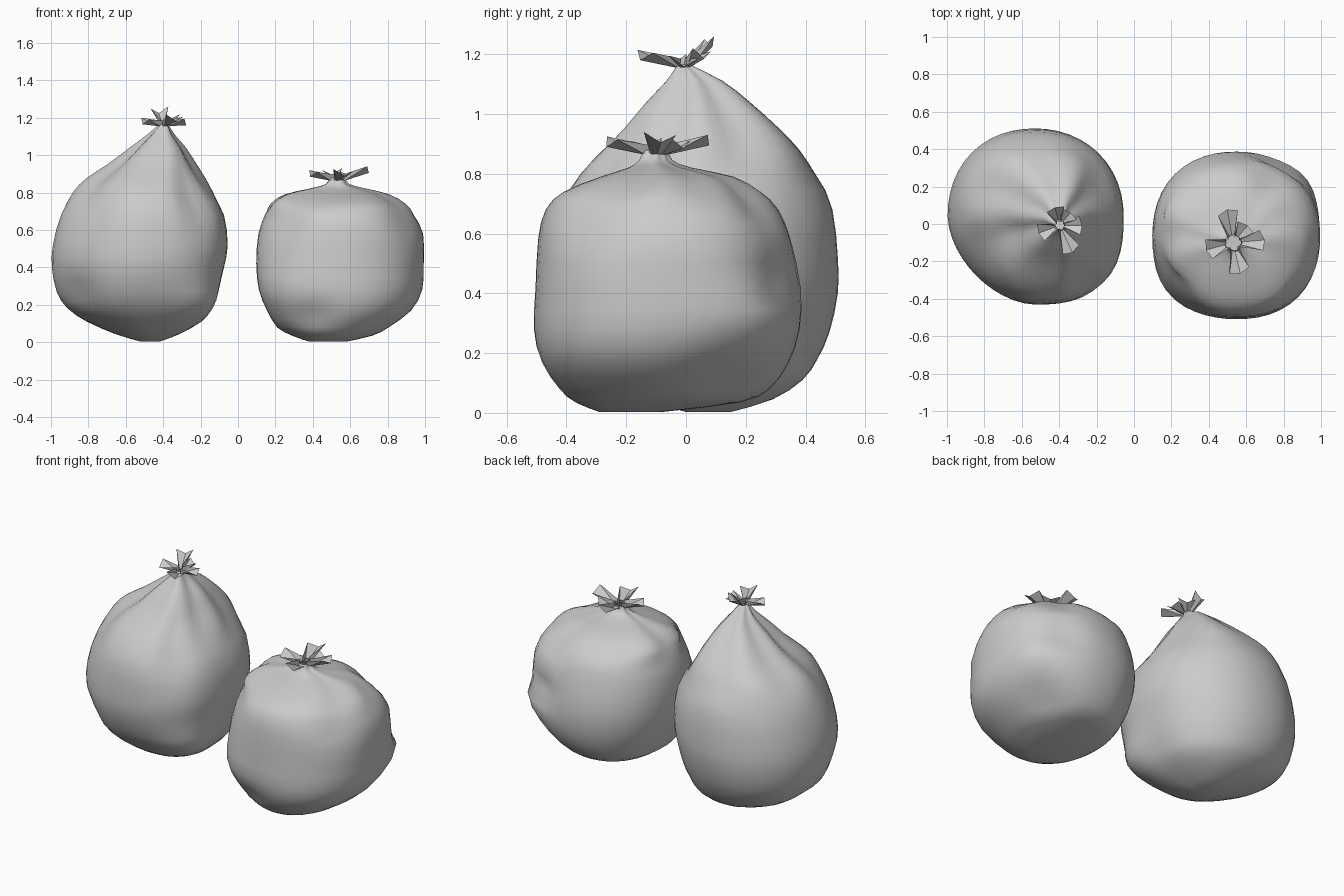
import bpy, math
from mathutils import Vector

if "Cube" in bpy.data.objects:
    bpy.data.objects.remove(bpy.data.objects["Cube"])

SEG = 48


def make_object(name, verts, faces, angle):
    me = bpy.data.meshes.new(name)
    me.from_pydata([tuple(v) for v in verts], [], faces)
    me.update()
    ob = bpy.data.objects.new(name, me)
    bpy.context.collection.objects.link(ob)
    bpy.ops.object.select_all(action='DESELECT')
    ob.select_set(True)
    bpy.context.view_layer.objects.active = ob
    bpy.ops.object.shade_smooth_by_angle(angle=math.radians(angle))
    return ob


def refine(rows):
    """Insert one smooth in-between ring per pair (Catmull-Rom midpoint)."""
    out = []
    for i in range(len(rows) - 1):
        p0, p1, p2, p3 = rows[max(i - 1, 0)], rows[i], rows[i + 1], rows[min(i + 2, len(rows) - 1)]
        out += [p1, tuple((9 * (b + c) - a - d) / 16 for a, b, c, d in zip(p0, p1, p2, p3))]
    return out + [rows[-1]]


def bag_body(name, rows, exps, pleats, pleat_start, dents):
    """Loft rings given as (z, xmin, xmax, ymin, ymax), then pleat and dent them.
    Dents: (direction in degrees, z, width in degrees, height, depth)."""
    verts, faces = [], []
    rows = refine(rows)
    top = rows[-1][0]
    for z, x0, x1, y0, y1 in rows:
        cx, cy, a, b = (x0 + x1) / 2, (y0 + y1) / 2, (x1 - x0) / 2, (y1 - y0) / 2
        t = max(0, (z - pleat_start) / (top - pleat_start))
        for i in range(SEG):
            deg = 360 * i / SEG
            th = math.radians(deg)
            c, s = math.cos(th), math.sin(th)
            # superellipse with a different squareness per quadrant
            n = exps[int(i * 4 / SEG)]
            r = (abs(c) ** n + abs(s) ** n) ** (-1 / n)
            # gathered pleats towards the neck
            r *= 1 + 0.17 * t * (1 - 0.4 * t) * math.cos(pleats * th + 1.1 * math.sin(2 * th))
            p = Vector((cx + a * r * c, cy + b * r * s, z))
            # soft dents and bulges, pushed towards or away from the axis
            move = 0
            for da, dz, wa, wz, depth in dents:
                diff = (deg - da + 180) % 360 - 180
                move += depth * math.exp(-(diff / wa) ** 2 - ((z - dz) / wz) ** 2)
            verts.append(p - Vector((c, s, 0)) * min(move, 0.4 * min(a, b)))
    for j in range(len(rows) - 1):
        for i in range(SEG):
            k = (i + 1) % SEG
            faces.append((j * SEG + i, j * SEG + k, (j + 1) * SEG + k, (j + 1) * SEG + i))
    z, x0, x1, y0, y1 = rows[0]
    verts.append(Vector(((x0 + x1) / 2, (y0 + y1) / 2, z)))
    faces += [(len(verts) - 1, (i + 1) % SEG, i) for i in range(SEG)]
    return make_object(name, verts, faces, 60)


def bag_tuft(name, neck, r, lobes, half):
    """Flared opening above the tie: V-folded flaps given as (angle, length, tip z)."""
    lower, outer = [], []
    n = len(lobes)
    base = Vector((neck[0], neck[1], 0))
    up = Vector((0, 0, 1))
    for i, (ang, length, tip) in enumerate(lobes):
        prev = lobes[i - 1][0] - (360 if i == 0 else 0)
        th, mid = math.radians(ang), math.radians((prev + ang) / 2)
        d, side = Vector((math.cos(th), math.sin(th), 0)), Vector((-math.sin(th), math.cos(th), 0))
        m = Vector((math.cos(mid), math.sin(mid), 0))
        lower.append(base + m * r * 0.8 + up * neck[2])
        for k in (-0.35, 0, 0.35):
            lower.append(base + d * r + side * k * r + up * neck[2])
        outer.append(base + m * r * 0.7 + up * (neck[2] + 0.03))
        for k, drop, reach in ((-1, 0, 0.92), (0, 0.035, 1.0), (1, 0.01, 0.86)):
            outer.append(base + d * length * reach + side * k * half + up * (tip - drop))
    m = 4 * n
    faces = [(i, (i + 1) % m, m + (i + 1) % m, m + i) for i in range(m)]
    return make_object(name, lower + outer, faces, 30)


# tall bag
tall = [(.003, -.52, -.42, .0, .15), (.045, -.66, -.31, -.13, .29), (.11, -.80, -.20, -.24, .39),
        (.18, -.91, -.15, -.32, .44), (.27, -.97, -.11, -.38, .48), (.40, -.995, -.075, -.425, .508),
        (.52, -.99, -.055, -.43, .508), (.68, -.95, -.075, -.415, .49), (.80, -.885, -.14, -.36, .44),
        (.88, -.80, -.19, -.29, .395), (.95, -.69, -.235, -.22, .33), (1.04, -.57, -.29, -.14, .225),
        (1.11, -.48, -.345, -.07, .13), (1.165, -.42, -.375, -.03, .015)]
tall_dents = [(-50, .80, 11, .20, .045), (218, .27, 20, .08, .025), (214, .84, 26, .18, .05),
              (150, .12, 20, .06, -.03), (-38, .20, 22, .11, -.05)]
bag_body("tall_bag_body", tall, (2.1, 2.15, 1.75, 2.6), 6, .75, tall_dents)
bag_tuft("tall_bag_tuft", (-.397, -.008, 1.155), .024,
         [(0, .12, 1.195), (50, .09, 1.22), (105, .10, 1.26), (200, .12, 1.20), (295, .16, 1.215)], .05)

# short bag
short = [(.003, .38, .58, -.29, -.08), (.035, .29, .72, -.37, .18), (.08, .21, .81, -.425, .28),
         (.17, .16, .93, -.485, .345), (.28, .12, .985, -.508, .38), (.42, .10, .993, -.503, .385),
         (.58, .107, .99, -.495, .35), (.68, .14, .94, -.47, .31), (.74, .17, .88, -.405, .25),
         (.79, .25, .79, -.28, .16), (.82, .38, .68, -.19, .02), (.845, .47, .59, -.155, -.045),
         (.88, .49, .57, -.14, -.06)]
short_dents = [(58, .45, 17, .07, .055), (40, .33, 20, .06, -.025), (34, .12, 24, .09, .05),
               (58, .73, 16, .10, .06), (247, .14, 18, .07, .03),
               (-35, .63, 18, .08, .03), (218, .68, 25, .12, .04), (217, .27, 28, .16, -.035)]
bag_body("short_bag_body", short, (2.2, 2.25, 2.1, 2.3), 5, .68, short_dents)
bag_tuft("short_bag_tuft", (.53, -.10, .865), .042,
         [(5, .17, .94), (50, .12, .92), (100, .18, .93), (195, .15, .92), (283, .17, .925)], .055)
